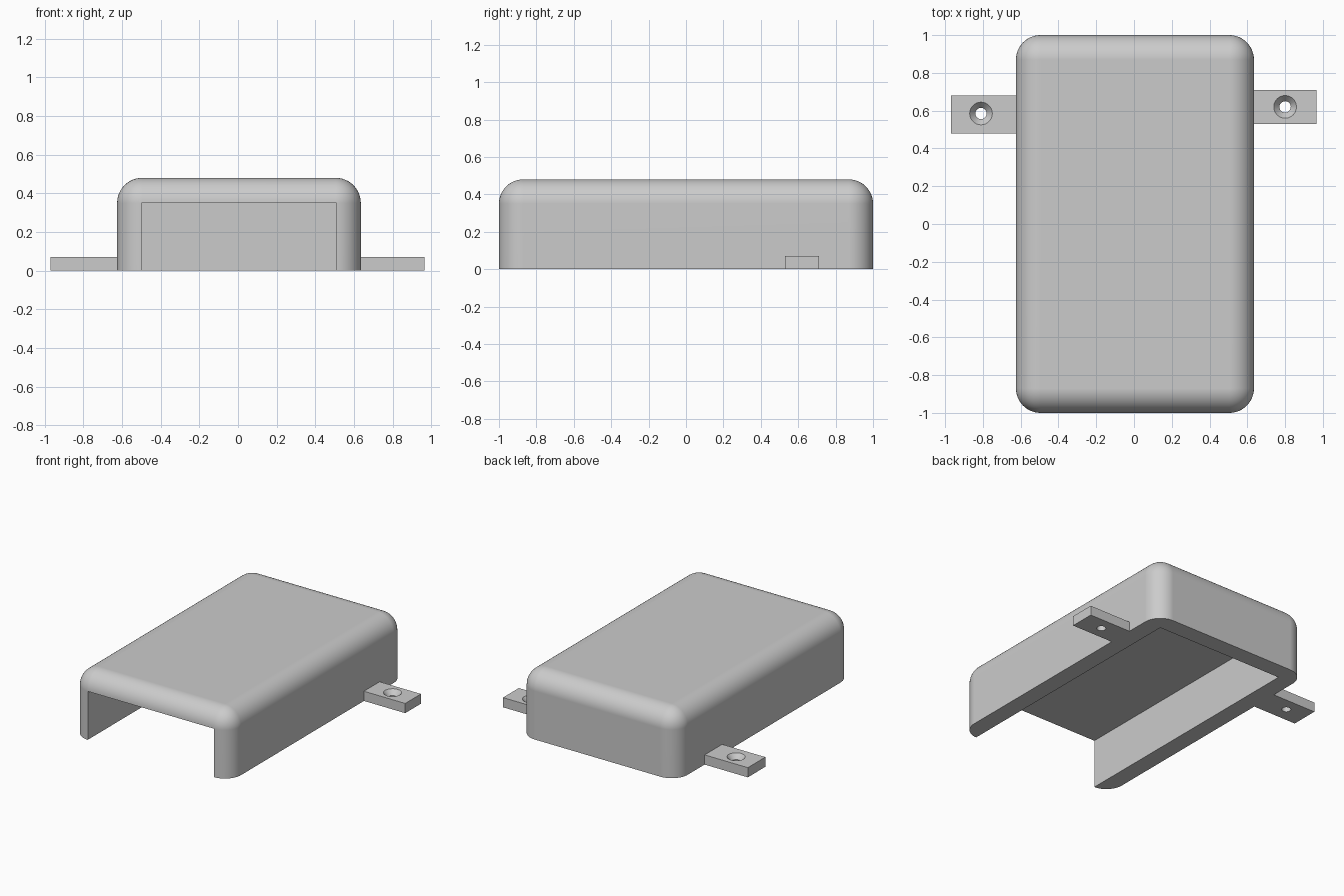
import bpy
import bmesh
from math import radians
from mathutils import Matrix, Vector

if "Cube" in bpy.data.objects:
    bpy.data.objects.remove(bpy.data.objects["Cube"], do_unlink=True)

grey = bpy.data.materials.new("light_grey")
grey.use_nodes = True
GREY = (0.6, 0.6, 0.6, 1.0)
grey.diffuse_color = GREY
grey.node_tree.nodes["Principled BSDF"].inputs["Base Color"].default_value = GREY


def finish(name, bm):
    mesh = bpy.data.meshes.new(name)
    bm.to_mesh(mesh)
    bm.free()
    mesh.materials.append(grey)
    obj = bpy.data.objects.new(name, mesh)
    bpy.context.scene.collection.objects.link(obj)
    return obj


def box(name, low, high, round_radius=0.0):
    """Box between two corners; optionally round every edge but the bottom ones."""
    low, high = Vector(low), Vector(high)
    bm = bmesh.new()
    bmesh.ops.create_cube(
        bm, size=1.0,
        matrix=Matrix.Translation((low + high) / 2) @ Matrix.Diagonal((*(high - low), 1)))
    if round_radius:
        edges = [e for e in bm.edges if max(v.co.z for v in e.verts) > low.z + 0.01]
        bmesh.ops.bevel(bm, geom=edges, offset=round_radius, segments=12,
                        profile=0.5, affect='EDGES', clamp_overlap=True)
    return finish(name, bm)


def cone(name, center, r_low, r_high, z_low, z_high):
    bm = bmesh.new()
    bmesh.ops.create_cone(
        bm, cap_ends=True, segments=40, radius1=r_low, radius2=r_high,
        depth=z_high - z_low,
        matrix=Matrix.Translation((*center, (z_low + z_high) / 2)))
    return finish(name, bm)


def cut(obj, cutter):
    """Subtract the cutter from the part, then discard it."""
    cutter.hide_render = True
    mod = obj.modifiers.new("cut", 'BOOLEAN')
    mod.operation = 'DIFFERENCE'
    mod.solver = 'EXACT'
    mod.object = cutter
    bpy.context.view_layer.objects.active = obj
    bpy.ops.object.modifier_apply(modifier=mod.name)
    bpy.data.objects.remove(cutter, do_unlink=True)


def smooth(obj):
    bpy.ops.object.select_all(action='DESELECT')
    obj.select_set(True)
    bpy.context.view_layer.objects.active = obj
    bpy.ops.object.shade_smooth_by_angle(angle=radians(30))
    mod = obj.modifiers.new("flat_face_normals", 'WEIGHTED_NORMAL')
    mod.keep_sharp = True


# Rounded cover, hollow from below and open at the front
cover = box("cover", (-0.625, -1, 0), (0.635, 1, 0.48), 0.13)
cut(cover, box("cavity_cutter", (-0.5, -1.2, -0.2), (0.51, 0.875, 0.35)))
smooth(cover)

# Mounting tabs with countersunk screw holes
TAB_TOP = 0.07
SINK = 0.035
tabs = [
    ("right_tab", (-0.97, 0.48), (-0.6, 0.68), (-0.81, 0.585)),
    ("left_tab", (0.61, 0.53), (0.965, 0.71), (0.80, 0.62)),
]
for name, low, high, hole in tabs:
    tab = box(name, (*low, 0), (*high, TAB_TOP))
    cut(tab, cone("hole_cutter", hole, 0.03, 0.03, -0.1, 0.2))
    # The cone runs past the top face at the same slope
    cut(tab, cone("sink_cutter", hole, 0.03, 0.09, TAB_TOP - SINK, TAB_TOP + SINK))
    smooth(tab)
